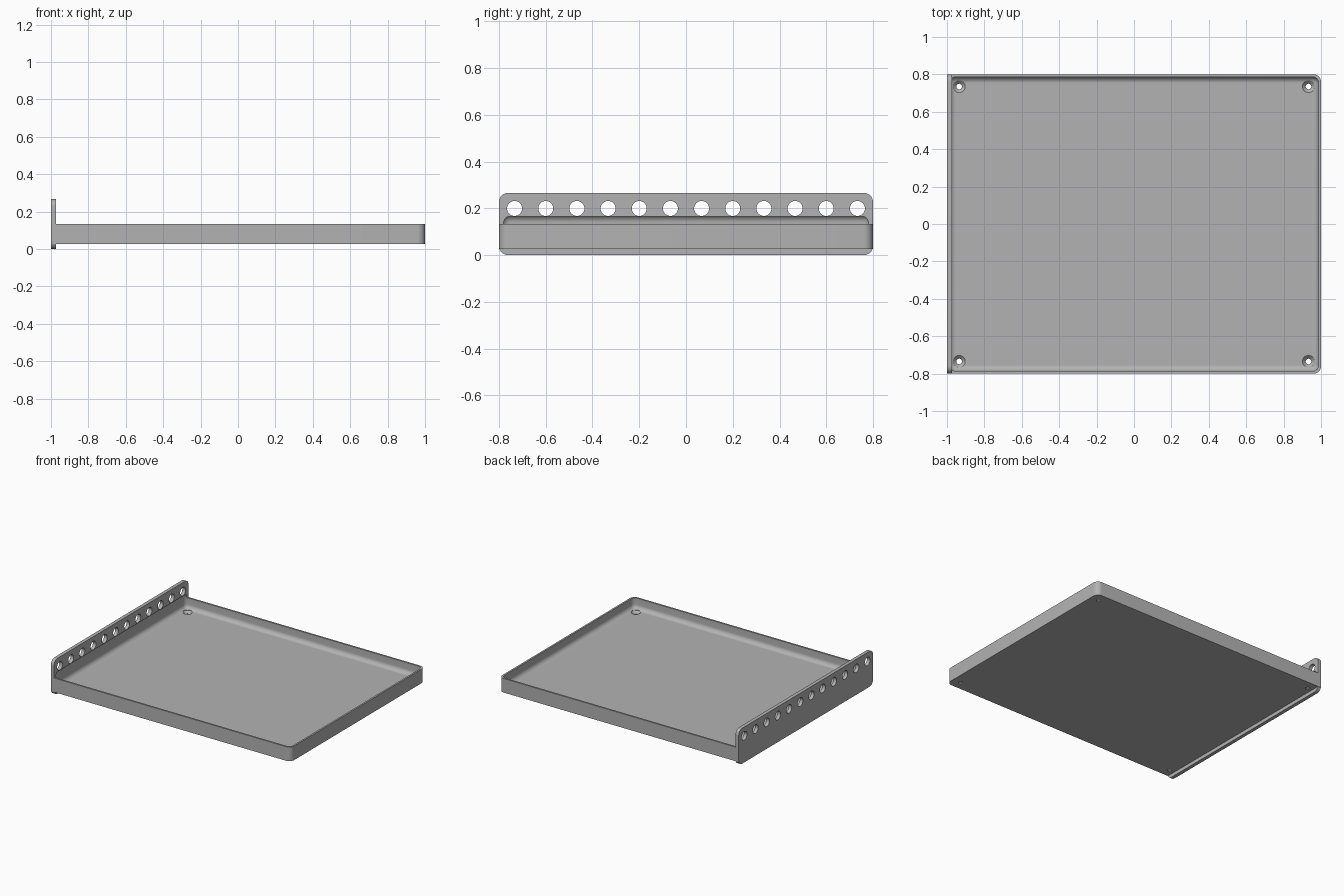
import bpy, bmesh, math
from mathutils import Matrix, Vector

if "Cube" in bpy.data.objects:
    bpy.data.objects.remove(bpy.data.objects["Cube"])

WALL = 0.0133
PLATE_X = -0.9735      # inner face of the end plate
BASE, RIM, FLOOR = 0.027, 0.133, 0.053

grey = bpy.data.materials.new("plain grey")
grey.use_nodes = True
colour = (0.45, 0.45, 0.45, 1)
grey.diffuse_color = colour
grey.node_tree.nodes["Principled BSDF"].inputs["Base Color"].default_value = colour


def finish(name, bm):
    bmesh.ops.recalc_face_normals(bm, faces=bm.faces)
    mesh = bpy.data.meshes.new(name)
    bm.to_mesh(mesh)
    bm.free()
    mesh.materials.append(grey)
    ob = bpy.data.objects.new(name, mesh)
    bpy.context.collection.objects.link(ob)
    return ob


def rounded_box(name, low, high, radius, axis=None, keep=lambda p: True):
    """Box with its edges along one axis rounded, or all edges if axis is None."""
    low, high = Vector(low), Vector(high)
    bm = bmesh.new()
    bmesh.ops.create_cube(bm, size=1)
    for v in bm.verts:
        v.co = (low + high) / 2 + v.co * (high - low)
    edges = []
    for e in bm.edges:
        d = e.verts[1].co - e.verts[0].co
        along = max(range(3), key=lambda i: abs(d[i]))
        if axis in (None, along) and keep(e.verts[0].co):
            edges.append(e)
    bmesh.ops.bevel(bm, geom=edges, offset=radius, segments=8,
                    profile=0.5, affect='EDGES')
    return finish(name, bm)


def add_cone(bm, r_low, r_high, depth, matrix):
    bmesh.ops.create_cone(bm, cap_ends=True, segments=32, radius1=r_low,
                          radius2=r_high, depth=depth, matrix=matrix)


def boolean(target, tool, operation):
    mod = target.modifiers.new(operation.lower(), 'BOOLEAN')
    mod.operation, mod.object, mod.solver = operation, tool, 'EXACT'
    bpy.context.view_layer.update()
    graph = bpy.context.evaluated_depsgraph_get()
    mesh = bpy.data.meshes.new_from_object(target.evaluated_get(graph))
    target.modifiers.clear()
    target.data = mesh
    bpy.data.objects.remove(tool)


# Tray body, rounded at its free end, joined to the upright end plate
tray = rounded_box("tray_with_end_plate", (-0.99, -0.8, BASE), (1, 0.8, RIM),
                   0.04, 2, lambda p: p.x > 0)
plate = rounded_box("end_plate", (-1, -0.8, 0), (PLATE_X, 0.8, 0.267), 0.04, 0)
boolean(tray, plate, 'UNION')

# Hollow with rounded floor edges, biting slightly into the plate
side = 0.8 - WALL
cavity = rounded_box("cavity", (-1 + WALL, -side, FLOOR),
                     (1 - WALL, side, 0.173), 0.033)
boolean(tray, cavity, 'DIFFERENCE')

# Row of holes through the end plate
bm = bmesh.new()
turn = Matrix.Rotation(math.pi / 2, 4, 'Y')
for i in range(12):
    y = (i - 5.5) * 0.1333
    add_cone(bm, 0.032, 0.032, 0.1, Matrix.Translation((-0.98, y, 0.2)) @ turn)
boolean(tray, finish("plate_holes", bm), 'DIFFERENCE')

# Screw holes in the tray corners, then their countersinks
sink = 0.018
for r_low, r_high, bottom, top in ((0.015, 0.015, 0, 0.1),
                                   (0.015, 0.033, FLOOR - sink, FLOOR + 0.0005),
                                   (0.033, 0.033, FLOOR, 0.1)):
    bm = bmesh.new()
    for x in (-0.935, 0.933):
        for y in (-0.735, 0.735):
            add_cone(bm, r_low, r_high, top - bottom,
                     Matrix.Translation((x, y, (bottom + top) / 2)))
    boolean(tray, finish("screw_holes", bm), 'DIFFERENCE')

# Smooth fillets, sharp edges
bpy.ops.object.select_all(action='DESELECT')
tray.select_set(True)
bpy.context.view_layer.objects.active = tray
bpy.ops.object.shade_smooth_by_angle(angle=math.radians(30))
